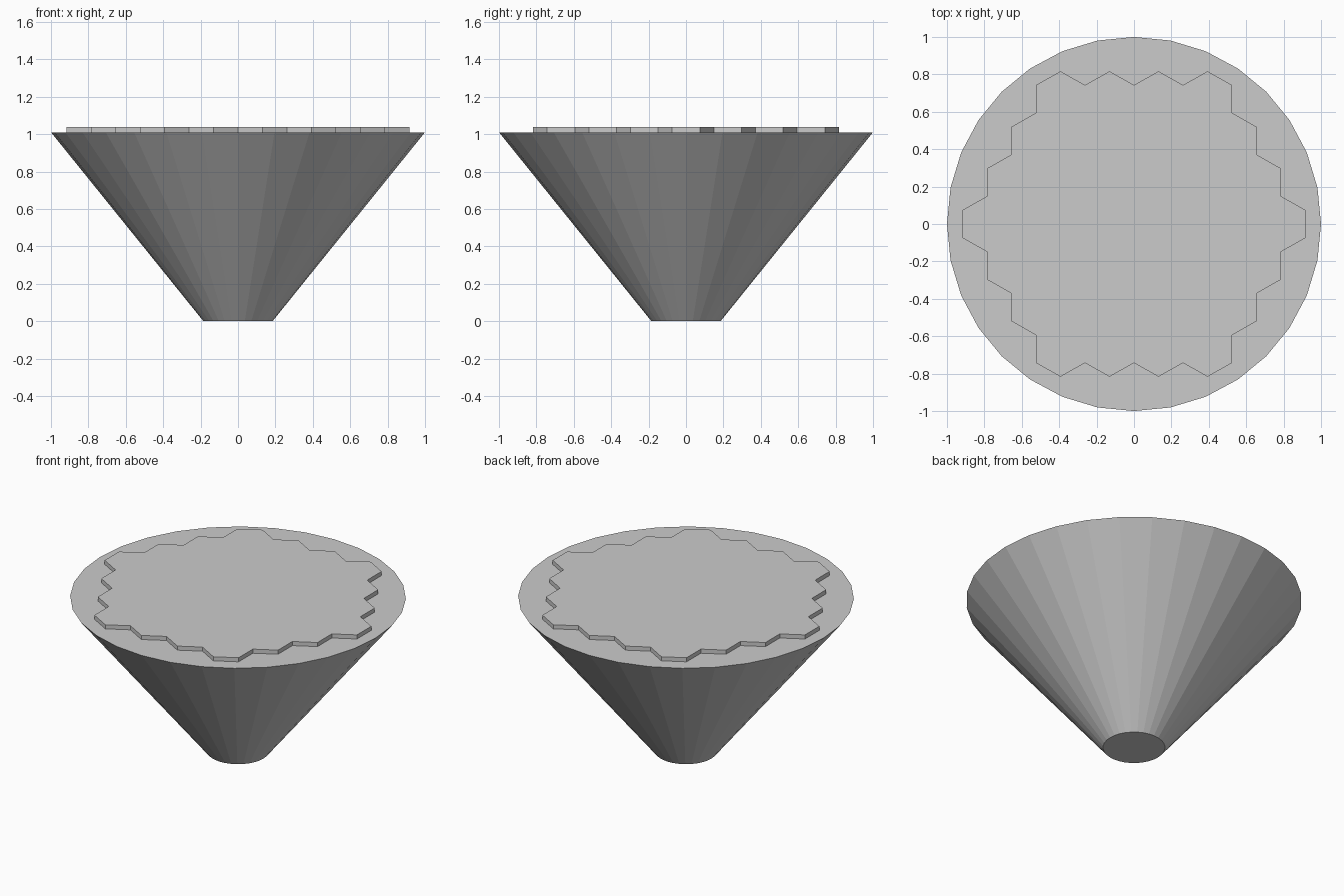
import bpy, bmesh, math

if "Cube" in bpy.data.objects:
    bpy.data.objects.remove(bpy.data.objects["Cube"])

def make_object(name, bm):
    bmesh.ops.recalc_face_normals(bm, faces=bm.faces)
    mesh = bpy.data.meshes.new(name)
    bm.to_mesh(mesh)
    bm.free()
    obj = bpy.data.objects.new(name, mesh)
    bpy.context.collection.objects.link(obj)
    return obj

def add_prism(bm, low, high):
    # closed solid between two matching outlines
    a = [bm.verts.new(p) for p in low]
    b = [bm.verts.new(p) for p in high]
    bm.faces.new(a[::-1])
    bm.faces.new(b)
    n = len(a)
    for i in range(n):
        j = (i + 1) % n
        bm.faces.new((a[i], a[j], b[j], b[i]))

def ring(r, z, n=32):
    return [(r * math.sin(2 * math.pi * i / n), r * math.cos(2 * math.pi * i / n), z)
            for i in range(n)]

BODY_TOP, TILE_TOP = 1.01, 1.037

# tapered body
bm = bmesh.new()
add_prism(bm, ring(0.185, 0), ring(1.0, BODY_TOP))
make_object("tapered_body", bm)

# hexagonal tiles in seven staggered rows
STEP_X, R = 0.262, 0.1485
bm = bmesh.new()
for row in range(-3, 4):
    count = 7 - abs(row)
    for i in range(count):
        cx = (i - (count - 1) / 2) * STEP_X
        cy = row * R * 1.5
        outline = [(cx + STEP_X / math.sqrt(3) * math.cos(math.radians(30 + 60 * k)),
                    cy + R * math.sin(math.radians(30 + 60 * k))) for k in range(6)]
        add_prism(bm, [(x, y, BODY_TOP) for x, y in outline],
                  [(x, y, TILE_TOP) for x, y in outline])
make_object("hexagon_tiles", bm)
